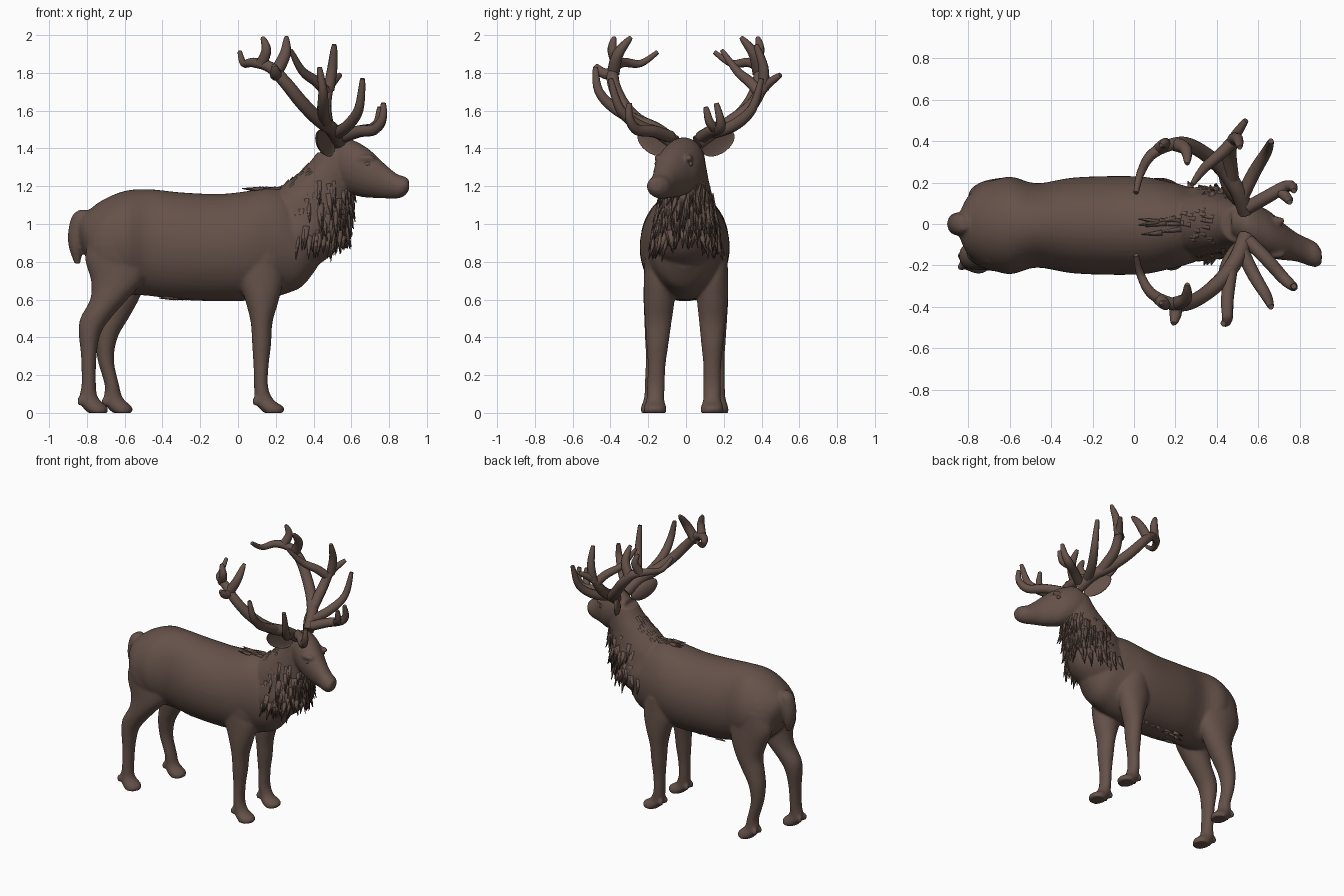
import bpy, bmesh, math, random
from mathutils import Vector, Matrix

random.seed(4)
if "Cube" in bpy.data.objects:
    bpy.data.objects.remove(bpy.data.objects["Cube"])

COLOUR = (0.13, 0.083, 0.067, 1)
brown = bpy.data.materials.new("dark_brown")
brown.use_nodes = True
brown.diffuse_color = COLOUR
brown.node_tree.nodes["Principled BSDF"].inputs["Base Color"].default_value = COLOUR


def spline(points, steps=4):
    """Smoothly interpolate a list of equal-length tuples."""
    out = []
    for i in range(len(points) - 1):
        p = [points[max(0, min(len(points) - 1, i + k))] for k in (-1, 0, 1, 2)]
        for s in range(steps):
            t = s / steps
            out.append([b + 0.5 * t * (c - a + t * (2*a - 5*b + 4*c - d + t * (3*(b - c) + d - a)))
                        for a, b, c, d in zip(*p)])
    return out + [list(points[-1])]


def loft(bm, rings, upright=False, sides=24):
    """Skin ellipses (x, y, z, radius, radius); upright ones stand across x."""
    loops = []
    for x, y, z, a, b in spline(rings):
        loop = []
        for k in range(sides):
            c, s = math.cos(math.tau * k / sides), math.sin(math.tau * k / sides)
            loop.append(bm.verts.new((x, y + a*c, z + b*s) if upright else (x + a*c, y + b*s, z)))
        loops.append(loop)
    for lo, hi in zip(loops, loops[1:]):
        for k in range(sides):
            n = (k + 1) % sides
            bm.faces.new((lo[k], lo[n], hi[n], hi[k]))
    bm.faces.new(loops[0][::-1])
    bm.faces.new(loops[-1])


def ball(bm, centre, size, turn=Matrix()):
    mat = Matrix.Translation(centre) @ turn @ Matrix.Diagonal((*size, 1))
    return bmesh.ops.create_uvsphere(bm, u_segments=20, v_segments=12, radius=1, matrix=mat)["verts"]


def finish(bm, name, voxel=0):
    bmesh.ops.recalc_face_normals(bm, faces=bm.faces)
    mesh = bpy.data.meshes.new(name)
    bm.to_mesh(mesh)
    bm.free()
    mesh.materials.append(brown)
    mesh.shade_smooth()
    ob = bpy.data.objects.new(name, mesh)
    bpy.context.collection.objects.link(ob)
    if voxel:
        mod = ob.modifiers.new("fuse", "REMESH")
        mod.mode, mod.voxel_size, mod.use_smooth_shade = "VOXEL", voxel, True
        mod = ob.modifiers.new("soften", "SMOOTH")
        mod.factor, mod.iterations = 0.5, 5


# Torso, neck, head, legs and tail are fused into one skin
skin = bmesh.new()
torso = [(-.84, .97, .06, .06), (-.8, .94, .125, .14), (-.72, .92, .205, .198), (-.6, .905, .27, .235),
         (-.47, .902, .282, .203), (-.3, .883, .284, .23), (-.1, .875, .284, .238), (.05, .884, .29, .234),
         (.15, .896, .295, .215), (.25, .9, .27, .19), (.34, .87, .2, .155), (.42, .88, .11, .09)]
loft(skin, [(x, -.007, z, w, h) for x, z, h, w in torso], upright=True, sides=48)

NECK = [(.78, .3, .12, .1), (.85, .31, .2, .16), (.95, .32, .25, .18), (1.05, .355, .24, .16),
        (1.13, .38, .22, .145), (1.21, .43, .185, .125), (1.3, .49, .135, .108), (1.38, .52, .1, .095)]
loft(skin, [(x, 0, z, a, b) for z, x, a, b in NECK])

HEAD = [(.47, .01, 1.34, .07, .08), (.55, -.01, 1.32, .11, .14), (.64, -.045, 1.288, .115, .142),
        (.71, -.08, 1.26, .093, .122), (.78, -.11, 1.225, .07, .09), (.84, -.135, 1.2, .065, .066),
        (.88, -.15, 1.2, .058, .052), (.905, -.16, 1.207, .03, .03)]
loft(skin, HEAD, upright=True)

FORELEG = [(0, .188, .05), (.03, .175, .068), (.07, .138, .05), (.14, .122, .037), (.25, .122, .04),
           (.36, .125, .05), (.48, .125, .058), (.6, .127, .09), (.72, .12, .12), (.85, .11, .1)]
HIND_RIGHT = [(0, -.742, .05), (.03, -.756, .066), (.08, -.79, .05), (.15, -.79, .038), (.3, -.79, .041),
              (.42, -.785, .058), (.5, -.755, .08), (.6, -.685, .098), (.7, -.64, .138), (.82, -.645, .165),
              (.95, -.64, .14)]
HIND_LEFT = [(0, -.612, .05), (.03, -.626, .066), (.08, -.66, .05), (.15, -.668, .038), (.28, -.7, .043),
             (.4, -.695, .058), (.5, -.66, .08), (.6, -.625, .1), (.7, -.62, .135), (.82, -.635, .165),
             (.95, -.63, .14)]


def leg(profile, foot, side):
    """Legs lean inward to the trunk from a given foot distance."""
    rings = []
    for z, x, r in profile:
        thick = .06 if z < .05 else min(.085, .047 + .1 * max(0, z - .25))
        y = foot + (.14 - foot) * min(1, z / .65) - .03 * max(0, z - .65)
        rings.append((x, side * y, z, r, thick))
    loft(skin, rings)
    for off in (-.027, .027):  # dew claws
        ball(skin, (profile[2][1] - .042, side * foot + off, .062), (.02, .017, .027))


for profile, foot, side in ((FORELEG, .165, -1), (FORELEG, .138, 1), (HIND_RIGHT, .18, -1), (HIND_LEFT, .165, 1)):
    leg(profile, foot, side)
for s in (-1, 1):
    ball(skin, (.12, s * .13 - .007, .83), (.13, .085, .2))     # shoulder
    ball(skin, (-.63, s * .125 - .007, .88), (.17, .1, .21))    # haunch
    ball(skin, (.68, -.065 + s * .08, 1.348), (.05, .022, .02))   # brow
loft(skin, [(-.82, 0, 1.075, .02, .03), (-.835, 0, 1.04, .045, .05), (-.852, 0, .95, .048, .055),
            (-.857, 0, .87, .037, .045), (-.85, 0, .79, .015, .018)])   # tail
finish(skin, "body", voxel=0.009)

for s, side in ((-1, "right"), (1, "left")):
    # Cupped ear
    bm = bmesh.new()
    along = Vector((-.08, s * .15, .085)).normalized()
    face = Vector((.8, s * .45, -.05))
    face = (face - along * face.dot(along)).normalized()
    wide = along.cross(face)
    turn = Matrix((face, wide, along)).transposed().to_4x4()
    centre = Vector((.465, s * .17, 1.43))
    for v in ball(bm, centre, (.035, .062, .107), turn):
        depth = (v.co - centre).dot(face)
        if depth > 0:
            v.co -= face * depth * 1.3
    finish(bm, "ear_" + side)
    # Eye
    bm = bmesh.new()
    ball(bm, (.685, -.065 + s * .09, 1.318), (.018, .011, .013))
    finish(bm, "eye_" + side)


# Antlers: each branch is a tapering tube, (start width, end width, points)
BEAM = (.039, .012, [(.54, .06, 1.43), (.5, .16, 1.5), (.43, .26, 1.55), (.34, .34, 1.64), (.25, .385, 1.75),
                     (.17, .38, 1.83), (.08, .33, 1.855), (.03, .24, 1.85), (.01, .15, 1.91)])
CROWN_INNER = (.03, .01, [(.12, .36, 1.84), (.15, .39, 1.92), (.13, .38, 1.99)])
CROWN_OUTER = (.034, .01, [(.2, .385, 1.8), (.25, .36, 1.9), (.257, .29, 1.99)])
CROWN_SPUR = (.032, .012, [(.2, .38, 1.79), (.2, .44, 1.8), (.19, .48, 1.84)])
BROW_OUTER = (.033, .013, [(.52, .13, 1.48), (.58, .25, 1.52), (.64, .35, 1.61), (.66, .4, 1.77)])
BROW_LEFT = (.033, .013, [(.55, .08, 1.46), (.64, .13, 1.49), (.73, .18, 1.51), (.765, .18, 1.56), (.77, .16, 1.64)])
BROW_FORK = (.026, .012, [(.7, .16, 1.5), (.74, .125, 1.54), (.75, .105, 1.62)])
BROW_RIGHT = (.033, .013, [(.55, .08, 1.46), (.64, .17, 1.49), (.72, .26, 1.5), (.765, .3, 1.56), (.77, .3, 1.64)])
TREZ_RIGHT = (.032, .013, [(.47, .2, 1.52), (.45, .36, 1.6), (.45, .46, 1.7), (.43, .48, 1.83)])
TREZ_LEFT = (.036, .013, [(.47, .22, 1.53), (.46, .34, 1.62), (.48, .41, 1.72), (.54, .5, 1.79)])
FORK_BACK = (.03, .011, [(.47, .39, 1.69), (.42, .34, 1.75), (.34, .27, 1.81), (.28, .19, 1.92)])
FORK_UP = (.03, .012, [(.48, .41, 1.71), (.5, .41, 1.83), (.51, .37, 1.95)])
SHARED = [BEAM, CROWN_INNER, CROWN_OUTER, BROW_OUTER]


def antler(name, side, branches):
    curve = bpy.data.curves.new(name, "CURVE")
    curve.dimensions = "3D"
    curve.bevel_depth, curve.bevel_resolution = 1, 3
    curve.use_fill_caps = True
    for start, end, points in branches:
        path = spline(points, 5)
        line = curve.splines.new("POLY")
        line.points.add(len(path) - 1)
        for i, (point, (x, y, z)) in enumerate(zip(line.points, path)):
            t = i / (len(path) - 1)
            point.co = (x, side * y, z, 1)
            point.radius = start + (end - start) * t ** 2.4
        line.use_smooth = True
    curve.materials.append(brown)
    ob = bpy.data.objects.new(name, curve)
    bpy.context.collection.objects.link(ob)
    bpy.ops.object.select_all(action="DESELECT")
    ob.select_set(True)
    bpy.context.view_layer.objects.active = ob
    bpy.ops.object.convert(target="MESH")


antler("antler_right", -1, SHARED + [BROW_RIGHT, TREZ_RIGHT, CROWN_SPUR])
antler("antler_left", 1, SHARED + [BROW_LEFT, BROW_FORK, TREZ_LEFT, FORK_BACK, FORK_UP])


def tuft(bm, root, direction, length, width):
    """Pointed lock of hair."""
    turn = direction.to_track_quat("Z", "Y").to_matrix().to_4x4()
    mat = Matrix.Translation(root + direction * length / 2) @ turn
    bmesh.ops.create_cone(bm, segments=6, cap_ends=True, radius1=width, radius2=.002,
                          depth=length, matrix=mat)


def neck_point(low, high, angle):
    """Random spot on the neck skin and its outward direction."""
    z, x, a, b = random.choice([r for r in spline(NECK, 6) if low < r[0] < high])
    out = Vector((math.cos(angle), math.sin(angle), 0))
    return Vector((x + a * out.x, b * out.y, z)) - out * .014, out


# Shaggy mane hanging round the neck
bm = bmesh.new()
for _ in range(230):
    root, out = neck_point(.92, 1.23, random.uniform(-1.75, 1.75))
    back = -.12 if root.z < 1 else .05
    lean = Vector((back, random.uniform(-.25, .25), -1)) + out * random.uniform(.02, .25)
    tuft(bm, root, lean.normalized(), random.uniform(.08, .14), random.uniform(.014, .023))
finish(bm, "mane")

# Wisps on the nape and withers, and a fringe under the belly
bm = bmesh.new()
for _ in range(22):
    root, out = neck_point(1.18, 1.32, math.pi + random.uniform(-1.1, 1.1))
    tuft(bm, root, (Vector((-.8, 0, -.75)) + out * .15).normalized(), .09, .015)
for _ in range(8):
    root = Vector((random.uniform(.1, .25), random.uniform(-.05, .05), 1.182))
    tuft(bm, root, Vector((-1, random.uniform(-.3, .3), .06)).normalized(), .1, .016)
finish(bm, "nape_hair")
bm = bmesh.new()
for _ in range(30):
    root = Vector((random.uniform(-.36, 0), random.uniform(-.06, .06), .612))
    tuft(bm, root, Vector((-1, random.uniform(-.3, .3), -.06)).normalized(), .08, .016)
finish(bm, "belly_fringe")
